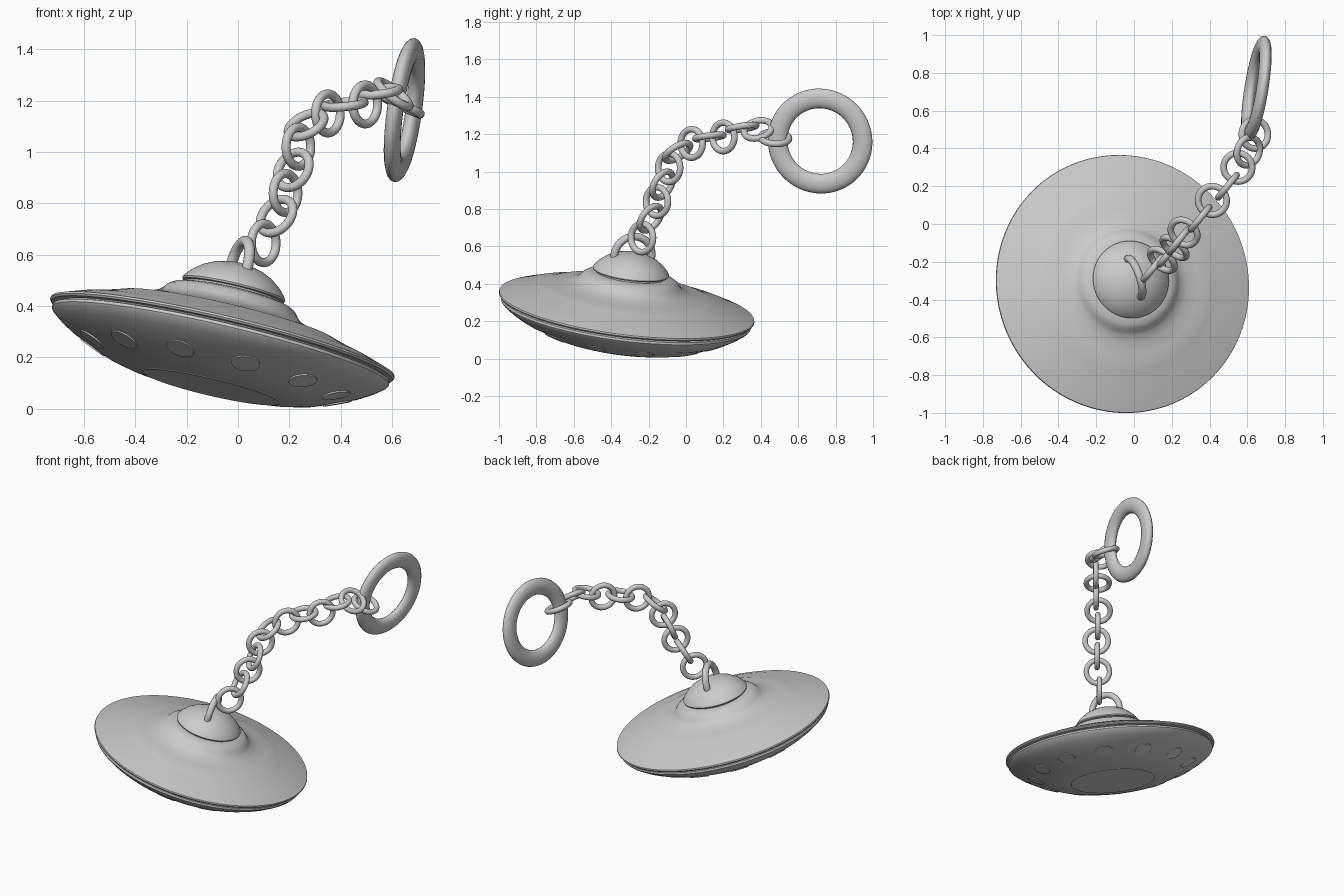
import bpy, math
from mathutils import Vector, Matrix

if "Cube" in bpy.data.objects:
    bpy.data.objects.remove(bpy.data.objects["Cube"])

def material(name, v):
    m = bpy.data.materials.new(name)
    m.diffuse_color = (v, v, v, 1)
    m.use_nodes = True
    m.node_tree.nodes["Principled BSDF"].inputs["Base Color"].default_value = m.diffuse_color
    return m

METAL = material("light grey metal", 0.6)
PANEL = material("pale grey panel", 0.66)

# Tilted frame of the saucer
AXIS = Vector((0.226, 0.119, 0.967)).normalized()
CENTRE = Vector((-0.06, -0.317, 0.28))
FRAME = Matrix.Translation(CENTRE) @ Vector((0, 0, 1)).rotation_difference(AXIS).to_matrix().to_4x4()

def finish(ob, name, mat):
    ob.name = name
    ob.data.materials.append(mat)
    bpy.ops.object.select_all(action='DESELECT')
    ob.select_set(True)
    bpy.context.view_layer.objects.active = ob
    bpy.ops.object.shade_smooth_by_angle(angle=math.radians(30))
    return ob

def lathe(name, profile, mat, seg=96):
    """Closed solid of revolution; the profile starts and ends on the axis."""
    verts, rings = [], []
    for r, z in profile:
        n = 1 if r == 0 else seg
        rings.append([len(verts) + i for i in range(n)])
        for i in range(n):
            a = 2 * math.pi * i / seg
            verts.append((r * math.cos(a), r * math.sin(a), z))
    faces = []
    for p, q in zip(rings, rings[1:]):
        for i in range(seg):
            j = (i + 1) % seg
            if len(p) == 1:
                faces.append((p[0], q[j], q[i]))
            elif len(q) == 1:
                faces.append((p[i], p[j], q[0]))
            else:
                faces.append((p[i], p[j], q[j], q[i]))
    me = bpy.data.meshes.new(name)
    me.from_pydata(verts, [], faces)
    ob = bpy.data.objects.new(name, me)
    bpy.context.collection.objects.link(ob)
    ob.matrix_world = FRAME
    return finish(ob, name, mat)

def ring(name, centre, normal, major, minor, flat=1.0, seg=40):
    bpy.ops.mesh.primitive_torus_add(major_radius=major, minor_radius=minor,
                                     major_segments=seg, minor_segments=16)
    ob = bpy.context.object
    rot = Vector((0, 0, 1)).rotation_difference(Vector(normal)).to_matrix().to_4x4()
    ob.matrix_world = Matrix.Translation(Vector(centre)) @ rot @ Matrix.Diagonal((1, 1, flat, 1))
    return finish(ob, name, METAL)

# Saucer hull: underside, grooved rim, stepped top
lathe("saucer_hull", [
    (0, -0.2), (0.28, -0.2), (0.36, -0.188), (0.43, -0.17), (0.505, -0.1375),
    (0.58, -0.105), (0.63, -0.075), (0.668, -0.046), (0.674, -0.036), (0.672, -0.024),
    (0.655, -0.02), (0.655, -0.016), (0.682, -0.014), (0.688, -0.006), (0.686, 0.002),
    (0.6, 0.032), (0.52, 0.054), (0.475, 0.068), (0.44, 0.08), (0.39, 0.088),
    (0.33, 0.102), (0.29, 0.118), (0.272, 0.133), (0.258, 0.152), (0.235, 0.167),
    (0.2, 0.176), (0, 0.18)], METAL)

# Dome cap sitting over a shadow gap
lathe("dome", [(0, 0.17), (0.188, 0.17), (0.188, 0.184), (0.203, 0.186), (0.206, 0.193),
               (0.198, 0.207), (0.175, 0.232), (0.14, 0.259), (0.1, 0.279),
               (0.05, 0.293), (0, 0.297)], METAL)

# Flat plate under the hull
lathe("belly_plate", [(0, -0.203), (0.275, -0.203), (0.28, -0.199), (0, -0.199)], PANEL)

# Round windows on the sloped underside
slope = math.atan2(0.065, 0.15)
for k in range(12):
    a = math.radians(-76.5 + 30 * k)
    bpy.ops.mesh.primitive_cylinder_add(vertices=32, radius=0.056, depth=0.009)
    ob = bpy.context.object
    ob.matrix_world = (FRAME @ Matrix.Rotation(a, 4, 'Z') @ Matrix.Translation((0.505, 0, -0.1375))
                       @ Matrix.Rotation(-slope, 4, 'Y'))
    finish(ob, f"window_{k + 1}", PANEL)

# Attachment loop, lower half buried in the dome
ring("dome_loop", CENTRE + AXIS * 0.28, AXIS.cross(Vector((0.316, -0.95, 0))), 0.105, 0.021)

# Chain: links alternate between standing and lying along the path
PATH = [(0.10, -0.235, 0.645), (0.15, -0.19, 0.75), (0.185, -0.155, 0.84),
        (0.215, -0.125, 0.93), (0.235, -0.09, 1.02), (0.265, -0.045, 1.105),
        (0.35, 0.03, 1.15), (0.415, 0.125, 1.185), (0.495, 0.2, 1.185),
        (0.55, 0.30, 1.235), (0.605, 0.385, 1.225), (0.64, 0.475, 1.18)]
pts = [Vector(p) for p in PATH]
SIDE = Vector((0.77, -0.63, 0)).normalized()
for i, p in enumerate(pts):
    t = (pts[min(i + 1, len(pts) - 1)] - pts[max(i - 1, 0)]).normalized()
    up = SIDE.cross(t).normalized()
    if up.z < 0:
        up = -up
    normal = SIDE if i % 2 == 0 else up
    if i == 10:
        normal = SIDE * 0.6 + up * 0.8      # twisted link near the end
    if i == 11:
        normal = Vector((0.42, 0.05, 0.9))  # link lying through the key ring
    ring(f"chain_link_{i + 1}", p, normal, 0.076, 0.0175)

# Large flattened key ring
ring("key_ring", (0.648, 0.717, 1.163), (1, -0.16, -0.14), 0.23, 0.053, flat=0.6, seg=72)
